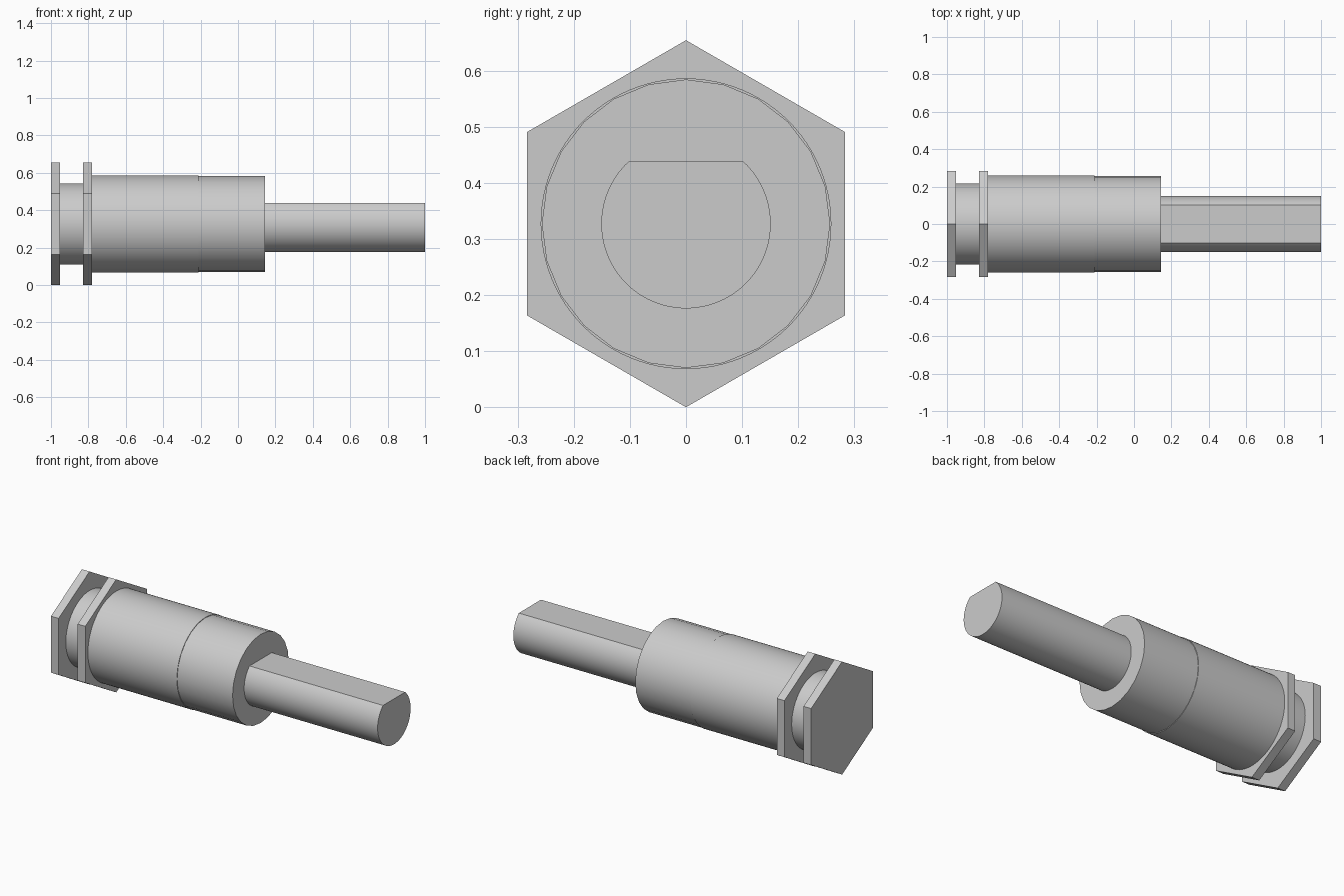
import bpy, math
from mathutils import Matrix

if "Cube" in bpy.data.objects:
    bpy.data.objects.remove(bpy.data.objects["Cube"], do_unlink=True)

AXIS_Z = 0.327

grey = bpy.data.materials.new("plain grey")
grey.use_nodes = True
colour = (0.6, 0.6, 0.6, 1)
grey.diffuse_color = colour
grey.node_tree.nodes["Principled BSDF"].inputs["Base Color"].default_value = colour


def extrude_along_x(name, outline, x0, x1, smooth=True):
    """Closed prism from a (y, z) outline about the common axis."""
    n = len(outline)
    verts = [(x, y, z + AXIS_Z) for x in (x0, x1) for y, z in outline]
    faces = [(i, i + n, (i + 1) % n + n, (i + 1) % n) for i in range(n)]
    faces += [tuple(range(n)), tuple(reversed(range(n, 2 * n)))]
    mesh = bpy.data.meshes.new(name)
    mesh.from_pydata(verts, [], faces)
    mesh.flip_normals()
    mesh.materials.append(grey)
    obj = bpy.data.objects.new(name, mesh)
    bpy.context.collection.objects.link(obj)
    if smooth:
        bpy.ops.object.select_all(action='DESELECT')
        obj.select_set(True)
        bpy.context.view_layer.objects.active = obj
        bpy.ops.object.shade_smooth_by_angle(angle=math.radians(30))
    return obj


def arc(radius, sides, start=0.0, sweep=math.tau, closed=True):
    steps = sides if closed else sides - 1
    return [(radius * math.cos(start + sweep * i / steps),
             radius * math.sin(start + sweep * i / steps)) for i in range(sides)]


# Hexagonal end plate and collar, points up and down
hexagon = arc(0.327, 6, math.pi / 2)
extrude_along_x("end_plate", hexagon, -1.0, -0.951, smooth=False)
extrude_along_x("collar_plate", hexagon, -0.829, -0.78, smooth=False)

# Neck between the plates
extrude_along_x("neck", arc(0.217, 64), -0.951, -0.829)

# Main barrel and slightly narrower front barrel
extrude_along_x("main_barrel", arc(0.259, 96), -0.78, -0.21)
extrude_along_x("front_barrel", arc(0.257, 24), -0.21, 0.145)

# Shaft with a flat along its top
radius, flat_height = 0.151, 0.112
flat_angle = math.asin(flat_height / radius)
sweep = math.pi + 2 * flat_angle
shaft = arc(radius, 56, math.pi - flat_angle, sweep, closed=False)
extrude_along_x("flatted_shaft", shaft, 0.145, 1.0)
